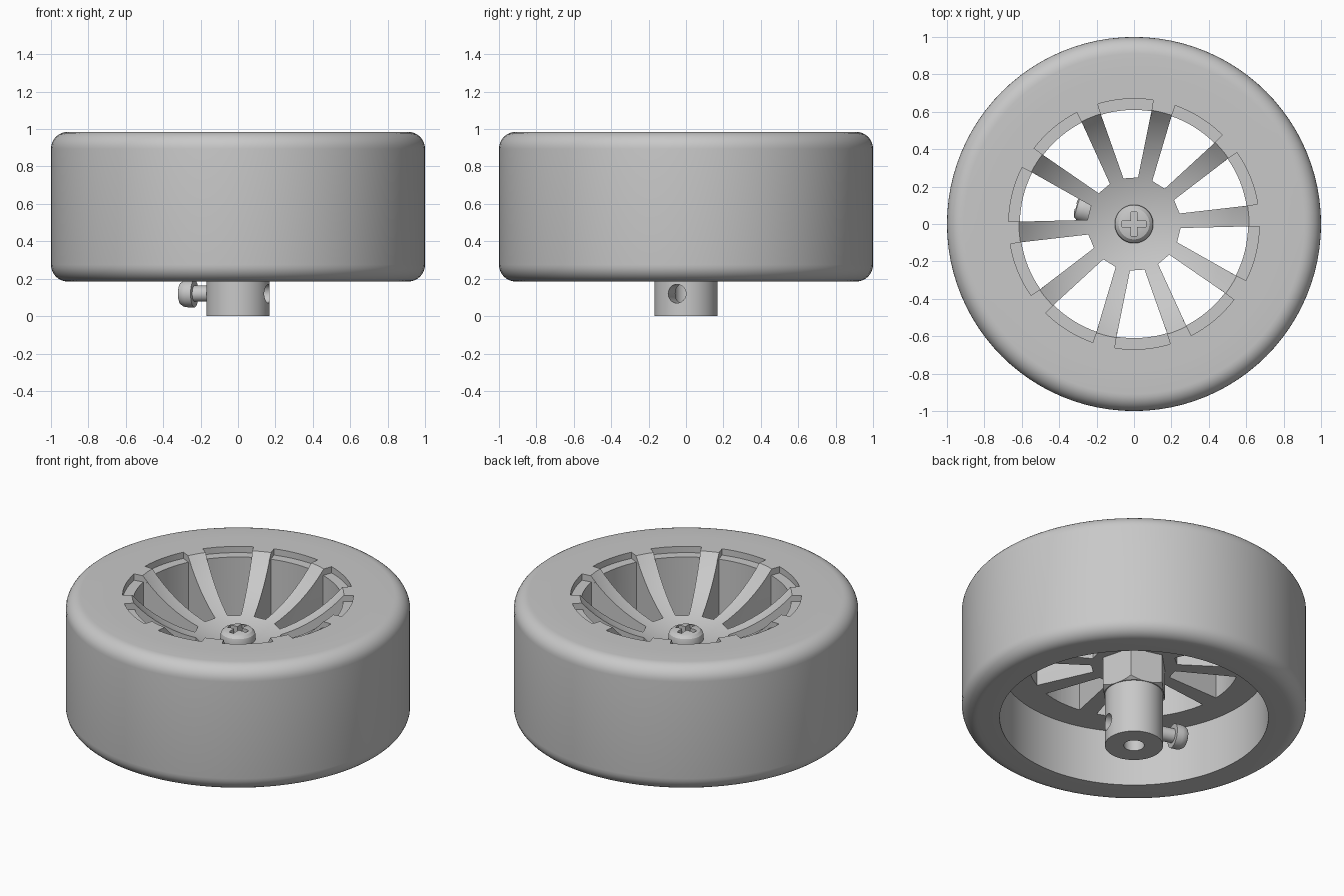
import bpy, bmesh, math
from mathutils import Matrix

cube = bpy.data.objects.get("Cube")
if cube:
    bpy.data.objects.remove(cube, do_unlink=True)

grey = bpy.data.materials.new("plain grey")
grey.use_nodes = True
COLOUR = (0.58, 0.58, 0.58, 1)
grey.diffuse_color = COLOUR
for node in grey.node_tree.nodes:
    if node.type == 'BSDF_PRINCIPLED':
        node.inputs["Base Color"].default_value = COLOUR

TOP, BOTTOM, FLOOR = 0.985, 0.185, 0.54
RIM, SEGS = 0.78, 96
AXIS = math.radians(-17)      # direction of the cross hole in the hub


def finish(bm, name, matrix=None):
    bmesh.ops.remove_doubles(bm, verts=bm.verts, dist=1e-5)
    bmesh.ops.recalc_face_normals(bm, faces=bm.faces)
    mesh = bpy.data.meshes.new(name)
    bm.to_mesh(mesh)
    bm.free()
    if matrix:
        mesh.transform(matrix)
    mesh.materials.append(grey)
    obj = bpy.data.objects.new(name, mesh)
    bpy.context.collection.objects.link(obj)
    return obj


def lathe(name, profile, segs=SEGS, matrix=None):
    """Turn a closed (radius, height) outline about the z axis."""
    bm = bmesh.new()
    vs = [bm.verts.new((r, 0, z)) for r, z in profile]
    es = [bm.edges.new((a, b)) for a, b in zip(vs, vs[1:] + vs[:1])]
    bmesh.ops.spin(bm, geom=vs + es, cent=(0, 0, 0), axis=(0, 0, 1),
                   angle=2 * math.pi, steps=segs, use_merge=False)
    bmesh.ops.remove_doubles(bm, verts=bm.verts, dist=1e-5)
    loose = [e for e in bm.edges if not e.link_faces]
    bmesh.ops.delete(bm, geom=loose, context='EDGES')
    return finish(bm, name, matrix)


def prisms(name, outlines, z0, z1, matrix=None):
    """Extrude flat (x, y) outlines upwards."""
    bm = bmesh.new()
    for pts in outlines:
        face = bm.faces.new([bm.verts.new((x, y, z0)) for x, y in pts])
        up = bmesh.ops.extrude_face_region(bm, geom=[face], use_keep_orig=True)
        for v in up["geom"]:
            if isinstance(v, bmesh.types.BMVert):
                v.co.z = z1
    return finish(bm, name, matrix)


def boolean(obj, cutter, operation='DIFFERENCE'):
    mod = obj.modifiers.new("cut", 'BOOLEAN')
    mod.operation, mod.solver, mod.object = operation, 'EXACT', cutter
    bpy.ops.object.select_all(action='DESELECT')
    bpy.context.view_layer.objects.active = obj
    obj.select_set(True)
    bpy.ops.object.modifier_apply(modifier=mod.name)
    bpy.data.objects.remove(cutter, do_unlink=True)


def polar(r, degrees):
    a = math.radians(degrees)
    return r * math.cos(a), r * math.sin(a)


def sector(mid, r_in, half_in, r_out, half_out):
    arc = [polar(r_out, mid + half_out * (i / 4 - 1)) for i in range(9)]
    return arc + [polar(r_in, mid + half_in), polar(r_in, mid - half_in)]


def disc(r, n, turn=0):
    return [polar(r, turn + 360 * i / n) for i in range(n)]


# Tyre: ring with rounded shoulders
ROUND = 0.09
tyre_profile = [(RIM, BOTTOM)]
for start, z in ((-90, BOTTOM + ROUND), (0, TOP - ROUND)):
    for i in range(9):
        dx, dz = polar(ROUND, start + i * 11.25)
        tyre_profile.append((1 - ROUND + dx, z + dz))
tyre_profile.append((RIM, TOP))
lathe("tyre", tyre_profile)

# Wheel: dished disc, with ten windows leaving ten spokes
DISH, DEPTH = 0.615, 0.285
R = (DISH ** 2 + DEPTH ** 2) / (2 * DEPTH)
sweep = math.asin(DISH / R)
dish = [(R * math.sin(sweep * i / 12), TOP - DEPTH + R - R * math.cos(sweep * i / 12))
        for i in range(12, -1, -1)]
wheel = lathe("spoked_wheel", [(0, FLOOR), (RIM, FLOOR), (RIM, TOP)] + dish)
mids = [22 + 36 * k for k in range(10)]
boolean(wheel, prisms("window_cutter", [sector(m, 0.25, 9, 0.61, 12.8) for m in mids], 0.4, 1.1))
boolean(wheel, prisms("notch_cutter", [sector(m, 0.55, 12.8, 0.67, 12.8) for m in mids], 0.945, 1.1))

# Hub shaft with a blind bore and a cross hole
hub = lathe("hub_shaft", [(0.06, 0), (0.169, 0), (0.169, 0.42), (0, 0.42), (0, 0.3), (0.06, 0.3)], 64)
side_on = (Matrix.Translation((0, 0, 0.12)) @ Matrix.Rotation(AXIS, 4, 'Z')
           @ Matrix.Rotation(math.pi / 2, 4, 'Y'))
boolean(hub, prisms("hole_cutter", [disc(0.05, 32)], 0, 0.3, side_on))

# Hexagonal collar, chamfered at its lower end
collar = prisms("hex_collar", [disc(0.2, 6, 45)], 0.34, 0.56)
boolean(collar, lathe("chamfer_cutter", [(0, 0.33), (0.162, 0.33), (0.215, 0.37), (0.215, 0.6), (0, 0.6)], 64),
        'INTERSECT')


def screw(name, r, h, shank_r, shank_l, matrix):
    """Pan head screw with a cross recess."""
    obj = lathe(name, [(0, -shank_l), (shank_r, -shank_l), (shank_r, 0), (r, 0), (r, h * 0.45),
                       (r * 0.95, h * 0.7), (r * 0.8, h * 0.9), (r * 0.5, h), (0, h)], 48)
    a, w = r * 0.63, r * 0.16
    cross = [(a, -w), (a, w), (w, w), (w, a), (-w, a), (-w, w),
             (-a, w), (-a, -w), (-w, -w), (-w, -a), (w, -a), (w, -w)]
    boolean(obj, prisms("recess_cutter", [cross], h * 0.5, h * 2))
    obj.data.transform(matrix)


# Centre screw in the dish, and clamping screw in the side of the hub
screw("centre_screw", 0.103, 0.08, 0.05, 0.1, Matrix.Translation((0, 0, 0.692)))
screw("clamping_screw", 0.073, 0.083, 0.043, 0.12,
      Matrix.Translation((0, 0, 0.12)) @ Matrix.Rotation(AXIS + math.pi, 4, 'Z')
      @ Matrix.Rotation(math.pi / 2, 4, 'Y') @ Matrix.Translation((0, 0, 0.243)))

# Smooth round surfaces, keep corners sharp
parts = ("tyre", "spoked_wheel", "hub_shaft", "hex_collar", "centre_screw", "clamping_screw")
bpy.ops.object.select_all(action='DESELECT')
for name in parts:
    bpy.data.objects[name].select_set(True)
bpy.context.view_layer.objects.active = bpy.data.objects["tyre"]
bpy.ops.object.shade_smooth_by_angle(angle=math.radians(28))
